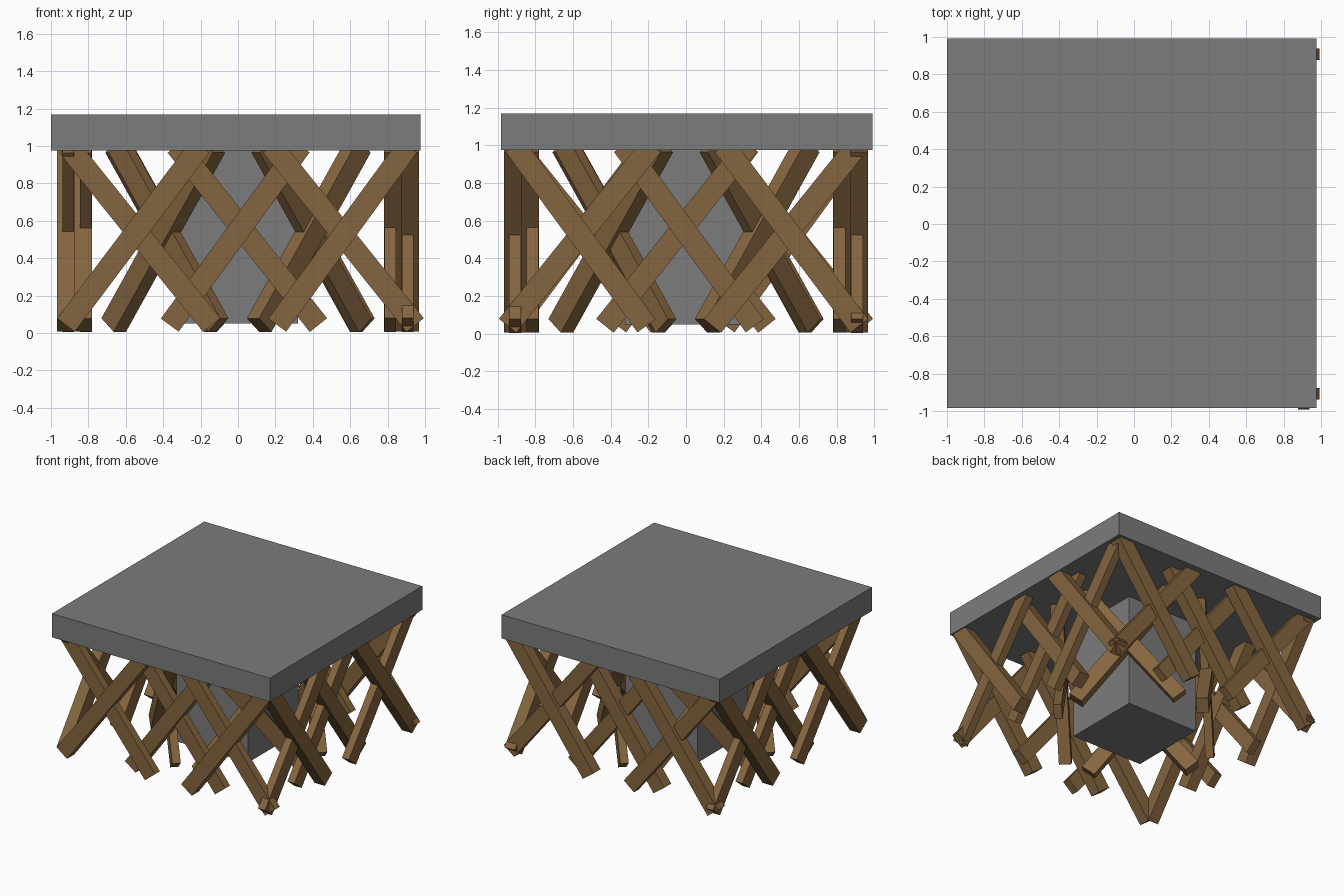
import bpy
from mathutils import Matrix, Vector

default = bpy.data.objects.get("Cube")
if default:
    bpy.data.objects.remove(default, do_unlink=True)


def make_material(name, rgb):
    mat = bpy.data.materials.new(name)
    mat.use_nodes = True
    mat.diffuse_color = (*rgb, 1)
    mat.node_tree.nodes["Principled BSDF"].inputs["Base Color"].default_value = (*rgb, 1)
    return mat


STONE = make_material("stone grey", (0.2, 0.2, 0.2))
WOOD = make_material("timber brown", (0.235, 0.13, 0.05))


def box(name, matrix, size, mat):
    """Box of the given size, placed by a rotation and location matrix."""
    bpy.ops.mesh.primitive_cube_add(size=1)
    ob = bpy.context.object
    ob.name = name
    ob.data.transform(Matrix.Diagonal((*size, 1)))
    ob.matrix_world = matrix
    ob.data.materials.append(mat)
    return ob


LOW, HIGH, WIDTH = 0.042, 1.0, 0.118


def beam(name, along, out, foot, head, dist, thick):
    """Slanted timber in the upright plane at 'dist' along 'out'."""
    a = along * foot + out * dist + Vector((0, 0, LOW))
    b = along * head + out * dist + Vector((0, 0, HIGH))
    z = (b - a).normalized()
    y = out
    x = y.cross(z)
    rot = Matrix((x, y, z)).transposed().to_4x4()
    box(name, Matrix.Translation((a + b) / 2) @ rot,
        (WIDTH, thick, (b - a).length), WOOD)


# Top slab and central pillar
box("top_slab", Matrix.Translation((-0.011, 0.004, 1.072)), (1.976, 1.974, 0.194), STONE)
box("central_pillar", Matrix.Translation((-0.005, 0, 0.515)), (0.65, 0.65, 0.93), STONE)

# Outer trestles: three crossed pairs per side, the middle pair set further in.
# Each pair is a thick timber and a thin one: foot and head of each.
PAIRS = [
    ("first", -0.92, -0.20, -0.14, -0.91, 0.0),
    ("middle", -0.365, 0.335, 0.43, -0.33, 0.094),
    ("last", 0.21, 0.91, 0.947, 0.18, 0.0),
]
X, Y = Vector((1, 0, 0)), Vector((0, 1, 0))
SIDES = {"front": (X, -Y), "back": (X, Y), "right_side": (-Y, X), "left_side": (Y, -X)}
for side, (along, out) in SIDES.items():
    for pair, foot, head, foot2, head2, inset in PAIRS:
        beam(f"{side}_{pair}_thick_brace", along, out, foot, head, 0.921 - inset, 0.093)
        beam(f"{side}_{pair}_thin_brace", along, out, foot2, head2, 0.908 - inset, 0.063)

# Inner trestles: one crossed pair across each corner of the pillar
for i, (sx, sy) in enumerate([(-1, -1), (1, -1), (1, 1), (-1, 1)]):
    out = Vector((sx, sy, 0)).normalized()
    along = Vector((-out.y, out.x, 0))
    beam(f"corner_{i + 1}_thick_brace", along, out, -0.39, 0.36, 0.55, 0.093)
    beam(f"corner_{i + 1}_thin_brace", along, out, 0.39, -0.36, 0.54, 0.063)
